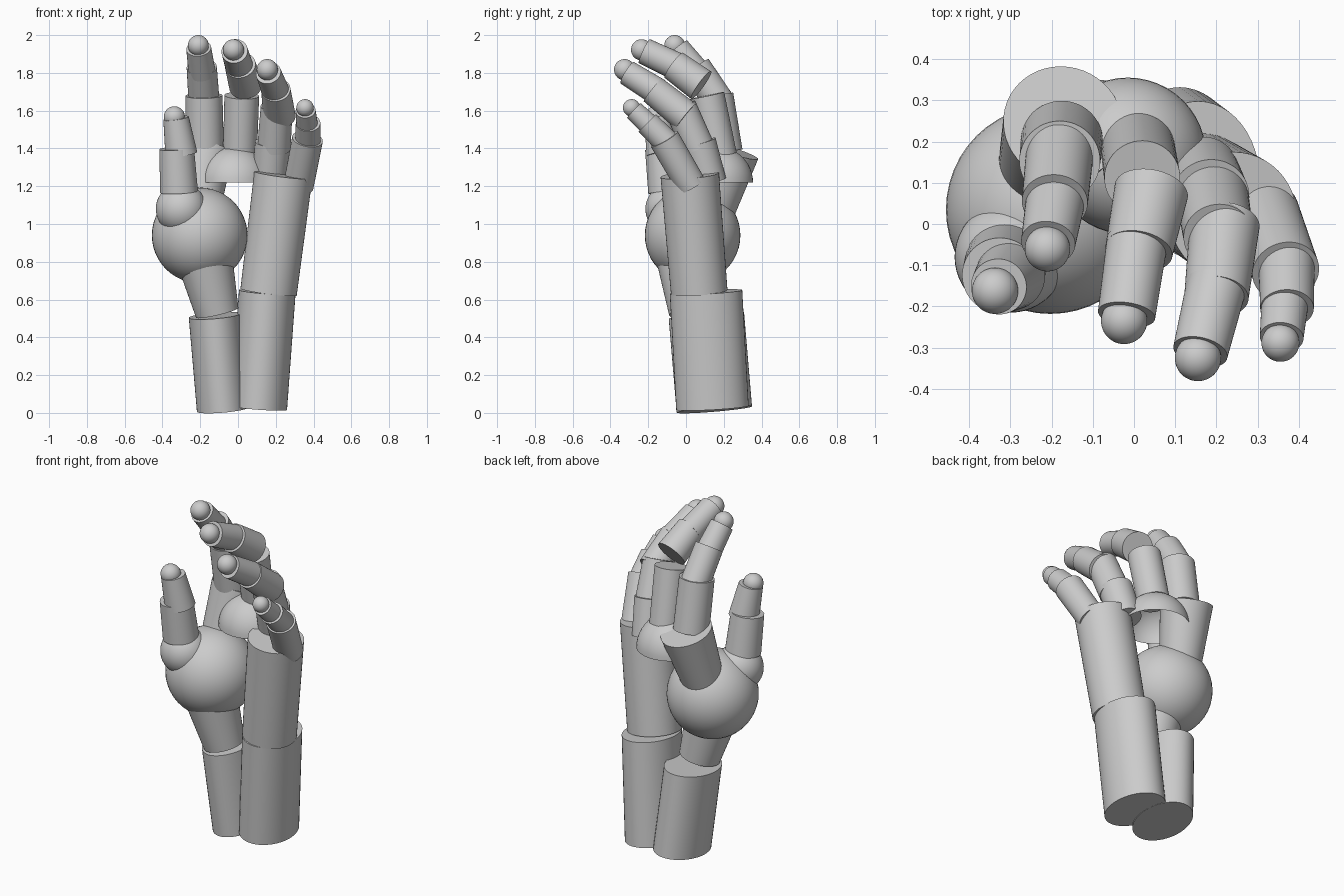
import bpy, bmesh
from mathutils import Vector, Matrix


def finish(bm, name):
    me = bpy.data.meshes.new(name)
    bm.to_mesh(me)
    bm.free()
    ob = bpy.data.objects.new(name, me)
    bpy.context.collection.objects.link(ob)
    bpy.ops.object.select_all(action='DESELECT')
    ob.select_set(True)
    bpy.context.view_layer.objects.active = ob
    bpy.ops.object.shade_smooth_by_angle()
    return ob


def tube(name, a, b, r1, r2=None, depth_scale=1.0):
    """Capped (elliptical) cylinder or cone between two points."""
    a, b = Vector(a), Vector(b)
    d = (b - a).normalized()
    x = Vector((0, 1, 0)).cross(d).normalized()
    y = d.cross(x)
    m = Matrix((x, y, d)).transposed().to_4x4()
    m = Matrix.Translation((a + b) / 2) @ m @ Matrix.Diagonal((1, depth_scale, 1, 1))
    bm = bmesh.new()
    bmesh.ops.create_cone(bm, cap_ends=True, segments=48, radius1=r1,
                          radius2=r1 if r2 is None else r2,
                          depth=(b - a).length, matrix=m)
    return finish(bm, name)


def ball(name, c, r, half=False):
    bm = bmesh.new()
    bmesh.ops.create_uvsphere(bm, u_segments=48, v_segments=24, radius=r)
    if half:
        low = [v for v in bm.verts if v.co.z < -1e-4]
        bmesh.ops.delete(bm, geom=low, context='VERTS')
    bmesh.ops.translate(bm, verts=bm.verts, vec=c)
    return finish(bm, name)


# forearm and wrist
tube("forearm_inner", (-0.08, 0.15, 0.018), (-0.123, 0.108, 0.515), 0.138, depth_scale=1.45)
tube("forearm_outer", (0.11, 0.14, 0.027), (0.155, 0.106, 0.64), 0.15, depth_scale=1.28)
tube("wrist", (-0.11, 0.025, 0.53), (-0.18, -0.01, 0.83), 0.115, 0.15)

# palm
ball("palm_ball", (-0.203, 0.035, 0.94), 0.253)
tube("palm_outer_edge", (0.162, 0.07, 0.64), (0.24, 0.02, 1.26), 0.15, 0.155)
tube("index_base", (-0.215, 0.135, 1.05), (-0.172, 0.243, 1.388), 0.115, 0.146)
ball("middle_knuckle_dome", (-0.015, 0.165, 1.22), 0.19, half=True)
ball("thumb_base", (-0.3, -0.08, 1.08), 0.135)

# fingers: segments (start, end, start radius, end radius), then tip (centre, radius)
fingers = {
    "thumb": ([((-0.312, -0.1, 1.17), (-0.325, -0.125, 1.4), 0.1, 0.092),
               ((-0.3, -0.125, 1.37), (-0.328, -0.152, 1.56), 0.085, 0.068)],
              ((-0.337, -0.162, 1.567), 0.056)),
    "index_finger": ([((-0.175, 0.2, 1.38), (-0.18, 0.153, 1.68), 0.1, 0.098),
                      ((-0.18, 0.172, 1.65), (-0.192, 0.053, 1.83), 0.082, 0.08),
                      ((-0.19, 0.06, 1.8), (-0.208, -0.045, 1.93), 0.072, 0.066)],
                     ((-0.21, -0.06, 1.945), 0.055)),
    "middle_finger": ([((0.01, 0.18, 1.36), (0.02, 0.112, 1.68), 0.09, 0.092),
                       ((0.042, 0.08, 1.735), (0.012, -0.065, 1.84), 0.09, 0.082),
                       ((0.008, -0.04, 1.83), (-0.018, -0.22, 1.915), 0.074, 0.07)],
                      ((-0.024, -0.235, 1.922), 0.056)),
    "ring_finger": ([((0.165, 0.125, 1.22), (0.185, 0.065, 1.43), 0.09, 0.095),
                     ((0.19, 0.065, 1.4), (0.205, -0.03, 1.62), 0.088, 0.085),
                     ((0.22, 0.0, 1.57), (0.2, -0.175, 1.71), 0.085, 0.078),
                     ((0.2, -0.15, 1.7), (0.161, -0.31, 1.8), 0.073, 0.067)],
                    ((0.155, -0.325, 1.817), 0.056)),
    "little_finger": ([((0.32, 0.03, 1.2), (0.368, -0.115, 1.45), 0.08, 0.082),
                       ((0.37, -0.1, 1.43), (0.371, -0.205, 1.535), 0.068, 0.065),
                       ((0.366, -0.19, 1.52), (0.358, -0.275, 1.6), 0.057, 0.053)],
                      ((0.355, -0.288, 1.615), 0.046)),
}
for name, (segments, tip) in fingers.items():
    for i, (a, b, r1, r2) in enumerate(segments):
        tube(f"{name}_segment_{i + 1}", a, b, r1, r2)
    ball(f"{name}_tip", *tip)
